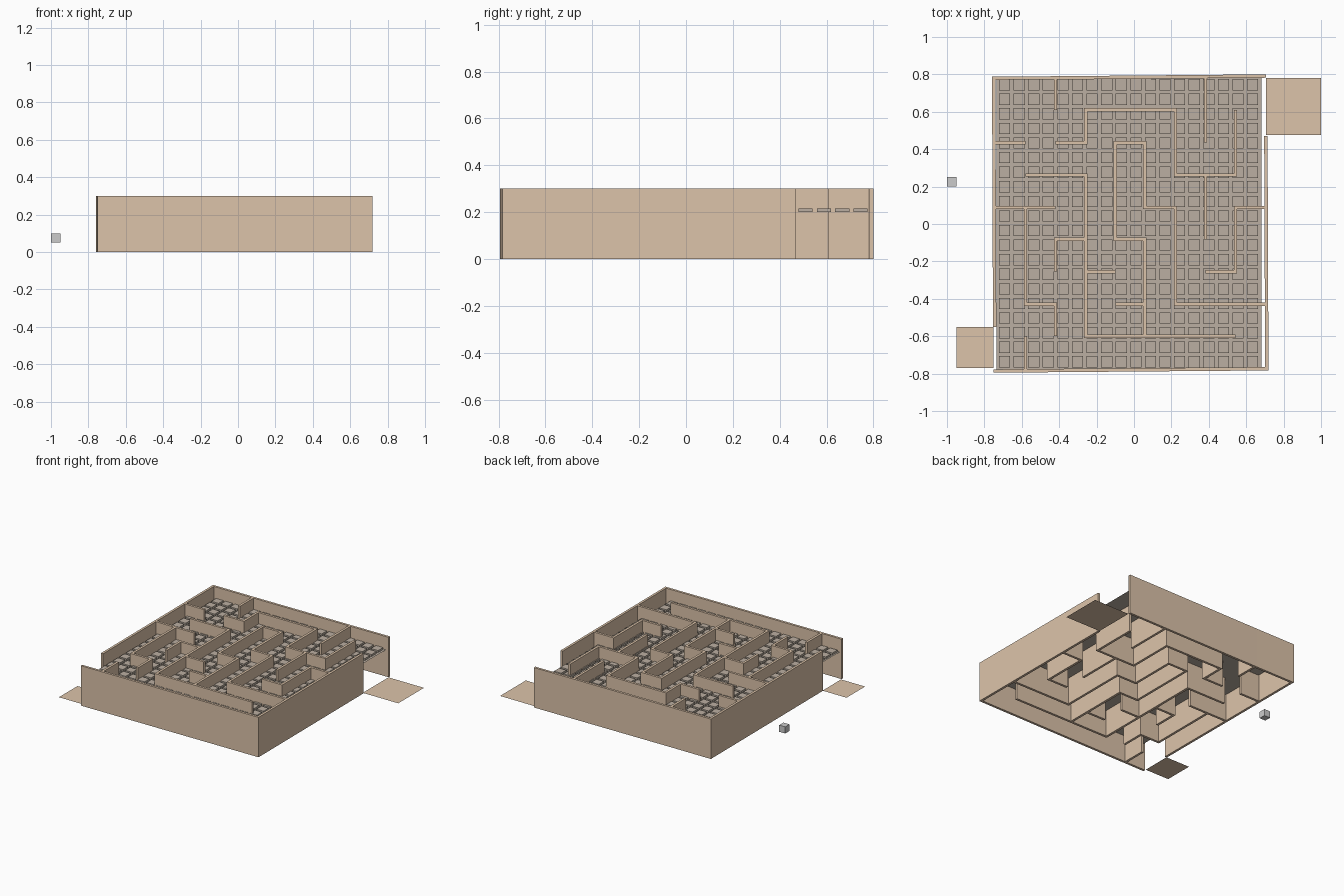
import bpy, bmesh
from mathutils import Vector

if "Cube" in bpy.data.objects:
    bpy.data.objects.remove(bpy.data.objects["Cube"])


def material(name, rgb):
    m = bpy.data.materials.new(name)
    m.diffuse_color = (*rgb, 1)
    m.use_nodes = True
    m.node_tree.nodes["Principled BSDF"].inputs["Base Color"].default_value = m.diffuse_color
    return m


WOOD = material("wood", (0.72, 0.55, 0.40))
TILE = material("floor", (0.50, 0.43, 0.36))
H, T = 0.30, 0.018          # wall height and thickness


def finish(name, bm, mat=None):
    bmesh.ops.recalc_face_normals(bm, faces=bm.faces)
    me = bpy.data.meshes.new(name)
    bm.to_mesh(me)
    bm.free()
    ob = bpy.data.objects.new(name, me)
    bpy.context.collection.objects.link(ob)
    if mat:
        me.materials.append(mat)
    return ob


def wall(name, pts, t=T):
    """Upright wall of constant thickness following a mitred path."""
    p = [Vector(q) for q in pts]
    dirs = [(b - a).normalized() for a, b in zip(p, p[1:])]
    bm = bmesh.new()
    rings = []
    for i, q in enumerate(p):
        d0, d1 = dirs[max(i - 1, 0)], dirs[min(i, len(dirs) - 1)]
        n0, n1 = Vector((-d0.y, d0.x)), Vector((-d1.y, d1.x))
        off = (n0 + n1) / (1 + n0.dot(n1)) * t / 2
        a, b = q + off, q - off
        rings.append([bm.verts.new((v.x, v.y, z))
                      for v, z in ((a, 0), (b, 0), (b, H), (a, H))])
    for r, s in zip(rings, rings[1:]):
        for k in range(4):
            bm.faces.new((r[k], r[(k + 1) % 4], s[(k + 1) % 4], s[k]))
    bm.faces.new(rings[0])
    bm.faces.new(rings[-1])
    return finish(name, bm, WOOD)


def sheet(name, x0, x1, y0, y1, z, mat):
    bm = bmesh.new()
    bm.faces.new([bm.verts.new(v) for v in
                  ((x0, y0, z), (x1, y0, z), (x1, y1, z), (x0, y1, z))])
    return finish(name, bm, mat)


def box(name, center, size, mat=None):
    bm = bmesh.new()
    bmesh.ops.create_cube(bm, size=1)
    bmesh.ops.scale(bm, vec=size, verts=bm.verts)
    bmesh.ops.translate(bm, vec=center, verts=bm.verts)
    return finish(name, bm, mat)


# Outer walls, with an entrance at front left and an exit at back right
wall("outer_wall_left_back", [(-0.745, -0.55), (-0.75, 0.78), (-0.43, 0.781), (0.705, 0.791)])
wall("outer_wall_right_front", [(-0.75, -0.786), (0.71, -0.774), (0.705, 0.47)])

# Inner maze walls
X = [-0.745, -0.58, -0.42, -0.258, -0.10, 0.057, 0.222, 0.382, 0.543, 0.70]
Y = [-0.78, -0.60, -0.43, -0.255, -0.082, 0.088, 0.262, 0.435, 0.61, 0.78]
paths = [                   # grid indices (column, row)
    [(2, 9), (2, 8)],
    [(7, 9), (7, 7)],
    [(8, 8), (8, 6), (6, 6), (6, 8), (3, 8), (3, 7), (2, 7)],
    [(0, 7), (1, 7)],
    [(1, 6), (3, 6), (3, 1), (8, 1)],
    [(3, 3), (4, 3)],
    [(3, 4), (2, 4), (2, 3)],
    [(5, 1), (5, 4), (4, 4), (4, 7), (5, 7), (5, 5), (6, 5), (6, 2), (9, 2)],
    [(4, 2), (5, 2)],
    [(0, 5), (2, 5)],
    [(1, 5), (1, 2), (2, 2), (2, 1)],
    [(1, 1), (1, 0)],
    [(7, 6), (7, 4)],
    [(9, 5), (8, 5), (8, 3), (7, 3)],
]
for n, path in enumerate(paths):
    wall(f"maze_wall_{n + 1}", [(X[i], Y[j]) for i, j in path])

# Raised floor with a grid of shallow tiles
sheet("floor", -0.735, 0.682, -0.78, 0.785, 0.20, TILE)
tiles = box("floor_tiles", (-0.692, -0.737, 0.2075), (0.06, 0.06, 0.015), TILE)
for axis, count in ((0, 18), (1, 20)):
    arr = tiles.modifiers.new("repeat", 'ARRAY')
    arr.count = count
    arr.use_relative_offset = False
    arr.use_constant_offset = True
    step = [0, 0, 0]
    step[axis] = 0.078
    arr.constant_offset_displace = step

# Flat landings outside both openings
sheet("entrance_landing", -0.95, -0.75, -0.77, -0.55, 0, WOOD)
sheet("exit_landing", 0.705, 1.0, 0.475, 0.78, 0, WOOD)

# Small loose cube beside the maze
box("small_cube", (-0.975, 0.225, 0.075), (0.05, 0.05, 0.05))
